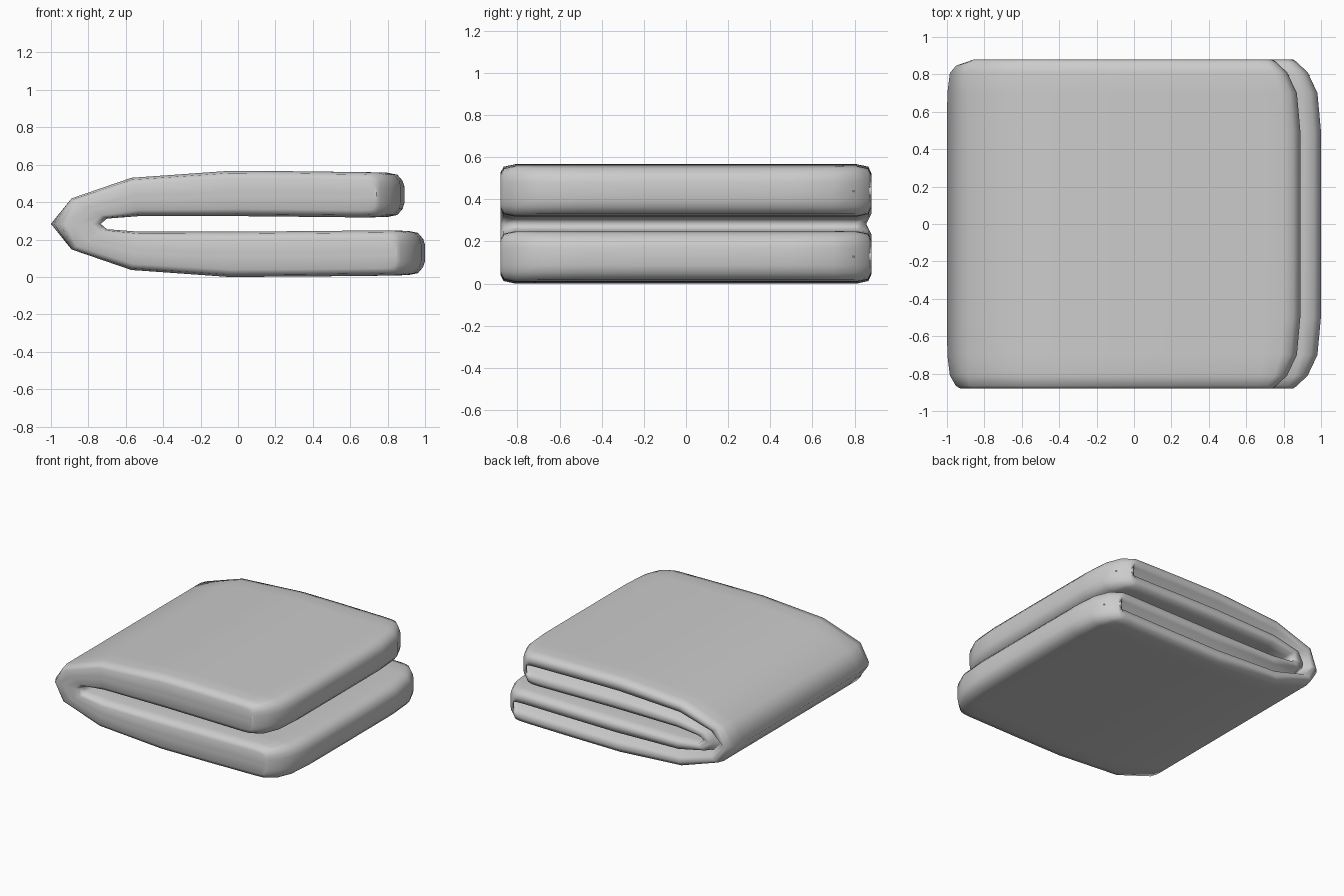
import bpy, bmesh

if "Cube" in bpy.data.objects:
    bpy.data.objects.remove(bpy.data.objects["Cube"])

ZM = 0.2835  # fold plane height

# Half cross-section (y, w): w = 0.5 is mid-layer, w = 1 the outer skin; back side has a slit
half = [(-.88, .55), (-.88, .84), (-.866, .95), (-.81, 1), (-.7, 1), (-.5, 1), (-.2, 1), (.2, 1),
        (.5, 1), (.7, 1), (.81, 1), (.866, .95), (.88, .82), (.868, .64), (.79, .515)]
ring = half + [(y, 1 - w) for y, w in reversed(half)]
n, h = len(ring), len(half)

# Fold stations of the upper layer: outer x,z / inner x,z / thickness scale
ends = [(.89, .35), (.88, .62), (.852, .89), (.80, .975), (.70, 1)]
upper = [(x, .56, x, .318, s) for x, s in ends]
upper += [(.3, .565, .3, .322, 1), (-.05, .567, 0, .325, 1), (-.57, .53, -.53, .325, 1),
          (-.89, .42, -.70, .312, 1)]
tip = [(-1, ZM, -.735, ZM, 1)]


def lower(st):
    # mirror down and push the free end out so the lower layer is longer
    def mv(x):
        return x + .11 * min(1, max(0, x / .7))
    xo, zo, xi, zi, s = st
    return (mv(xo), 2 * ZM - zo, mv(xi), 2 * ZM - zi, s)


stations = [(s, .89) for s in upper] + [(tip[0], .89)] + [(lower(s), 1.0) for s in reversed(upper)]

bm = bmesh.new()
loops = []
for (xo, zo, xi, zi, s), xend in stations:
    loop = []
    for y, w in ring:
        w = .5 + (w - .5) * s
        x, z = xi + (xo - xi) * w, zi + (zo - zi) * w
        # bowed free edge with rounded corners
        k = min(1, max(0, (x - xend + .29) / .29))
        x -= k * .15 * (abs(y) / .88) ** 9
        # softened corners at the fold tip
        if x < -.89:
            x += (-.89 - x) * .45 * (abs(y) / .88) ** 14
        if xo == -1 and y > .8:
            y = .8 + (y - .8) * .7
        loop.append(bm.verts.new((x, y, z)))
    loops.append(loop)

for a, b in zip(loops, loops[1:]):
    for i in range(n):
        j = (i + 1) % n
        bm.faces.new((a[i], a[j], b[j], b[i]))

# End caps: strips across the thickness, then the slit end
for loop in (loops[0], loops[-1]):
    for i in range(9):
        bm.faces.new((loop[i], loop[i + 1], loop[n - 2 - i], loop[n - 1 - i]))
    bm.faces.new(loop[9:n - 9])

bmesh.ops.triangulate(bm, faces=[f for f in bm.faces if len(f.verts) > 4])
bmesh.ops.recalc_face_normals(bm, faces=bm.faces)
mesh = bpy.data.meshes.new("folded_towel")
bm.to_mesh(mesh)
bm.free()
towel = bpy.data.objects.new("folded_towel", mesh)
bpy.context.collection.objects.link(towel)
for p in mesh.polygons:
    p.use_smooth = True
